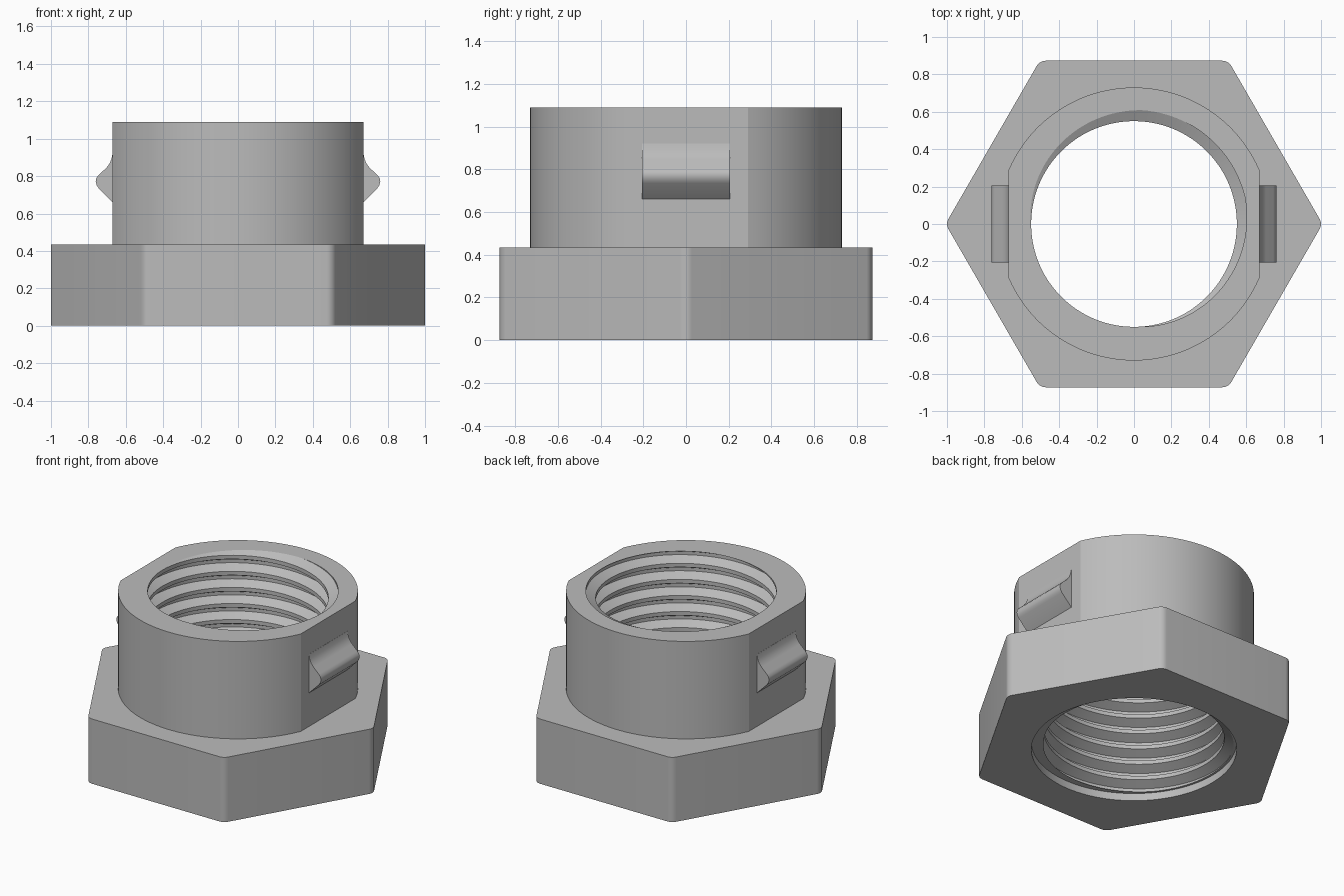
import bpy, bmesh
from math import sin, cos, pi, tau, acos, radians
from mathutils import Vector

if "Cube" in bpy.data.objects:
    bpy.data.objects.remove(bpy.data.objects["Cube"])

HEX_TOP, TOP = 0.435, 1.09
APOTHEM, FILLET = 0.873, 0.055
COLLAR_R, FLAT_X = 0.73, 0.67
MINOR, MAJOR, PITCH = 0.55, 0.61, 0.108
RELIEF_R, RELIEF_Z = 0.625, 0.05
STEPS = 120

metal = bpy.data.materials.new("plain grey metal")
metal.use_nodes = True
grey = (0.5, 0.5, 0.5, 1)
metal.diffuse_color = grey
metal.node_tree.nodes["Principled BSDF"].inputs["Base Color"].default_value = grey


def finish(bm, name, angle):
    bmesh.ops.recalc_face_normals(bm, faces=bm.faces)
    mesh = bpy.data.meshes.new(name)
    bm.to_mesh(mesh)
    bm.free()
    mesh.materials.append(metal)
    obj = bpy.data.objects.new(name, mesh)
    bpy.context.collection.objects.link(obj)
    bpy.ops.object.select_all(action='DESELECT')
    obj.select_set(True)
    bpy.context.view_layer.objects.active = obj
    bpy.ops.object.shade_smooth_by_angle(angle=radians(angle))
    return obj


def wall(bm, outline, z0, z1):
    """Vertical wall along a closed outline; returns its lower and upper edges."""
    rings = [[bm.verts.new((x, y, z)) for x, y in outline] for z in (z0, z1)]
    low, high = rings
    n = len(outline)
    for i in range(n):
        j = (i + 1) % n
        bm.faces.new((low[i], low[j], high[j], high[i]))
    return [[bm.edges.get((r[i], r[(i + 1) % n])) for i in range(n)] for r in rings]


def cap(bm, *loops):
    edges = [e for loop in loops for e in loop]
    bmesh.ops.triangle_fill(bm, use_beauty=True, use_dissolve=False, edges=edges)


def arc(radius, a0, a1, n, cx=0, cy=0):
    return [(cx + radius * cos(a0 + (a1 - a0) * i / n),
             cy + radius * sin(a0 + (a1 - a0) * i / n)) for i in range(n + 1)]


# Outlines: rounded hexagon, collar with two flats, round relief
hexagon = []
centre_r = (APOTHEM - FILLET) / cos(pi / 6)
for k in range(6):
    a = k * pi / 3
    hexagon += arc(FILLET, a - pi / 6, a + pi / 6, 6, centre_r * cos(a), centre_r * sin(a))
flat = acos(FLAT_X / COLLAR_R)
collar = arc(COLLAR_R, flat, pi - flat, 48) + arc(COLLAR_R, pi + flat, tau - flat, 48)
relief = arc(RELIEF_R, 0, tau, STEPS)[:-1]

# Helical thread strip, trimmed level at both ends
bm = bmesh.new()
profile = [(0, MAJOR), (0.1, MAJOR), (0.38, MINOR), (0.62, MINOR), (0.9, MAJOR), (1, MAJOR)]
start = radians(50)
turns = int(TOP / PITCH) + 4
rows = []
for i in range(turns * STEPS + 1):
    a = start + tau * i / STEPS
    base = TOP + PITCH * (i / STEPS - turns + 1.5 - 0.5)
    rows.append([bm.verts.new((r * cos(a), r * sin(a), base + t * PITCH)) for t, r in profile])
for low, high in zip(rows, rows[1:]):
    for k in range(len(profile) - 1):
        bm.faces.new((low[k], high[k], high[k + 1], low[k + 1]))
bmesh.ops.remove_doubles(bm, verts=bm.verts, dist=1e-5)
for z, direction in ((TOP, 1), (RELIEF_Z, -1)):
    bmesh.ops.bisect_plane(bm, geom=bm.verts[:] + bm.edges[:] + bm.faces[:], dist=1e-6,
                           plane_co=(0, 0, z), plane_no=(0, 0, direction), clear_outer=True)
bmesh.ops.remove_doubles(bm, verts=bm.verts, dist=1e-5)


def rim(z):
    return [e for e in bm.edges if e.is_boundary and all(abs(v.co.z - z) < 1e-4 for v in e.verts)]


bore_low, bore_high = rim(RELIEF_Z), rim(TOP)

# Outer walls and level faces joined to the bore
hex_low, hex_high = wall(bm, hexagon, 0, HEX_TOP)
collar_low, collar_high = wall(bm, collar, HEX_TOP, TOP)
relief_low, relief_high = wall(bm, relief, 0, RELIEF_Z)
cap(bm, hex_low, relief_low)
cap(bm, relief_high, bore_low)
cap(bm, hex_high, collar_low)
cap(bm, collar_high, bore_high)
finish(bm, "threaded_hex_nut", 20)

# Snap lugs on the two collar flats
lug_profile = [(0.66, 0.65), (0.67, 0.66), (0.745, 0.735), (0.756, 0.752), (0.761, 0.772),
               (0.757, 0.79), (0.745, 0.806), (0.705, 0.843), (0.688, 0.865),
               (0.677, 0.89), (0.671, 0.92), (0.66, 0.92)]
for side, name in ((1, "left_lug"), (-1, "right_lug")):
    bm = bmesh.new()
    face = bm.faces.new([bm.verts.new((side * x, -0.205, z)) for x, z in lug_profile])
    out = bmesh.ops.extrude_face_region(bm, geom=[face], use_keep_orig=True)
    moved = [v for v in out["geom"] if isinstance(v, bmesh.types.BMVert)]
    bmesh.ops.translate(bm, verts=moved, vec=Vector((0, 0.41, 0)))
    finish(bm, name, 32)
